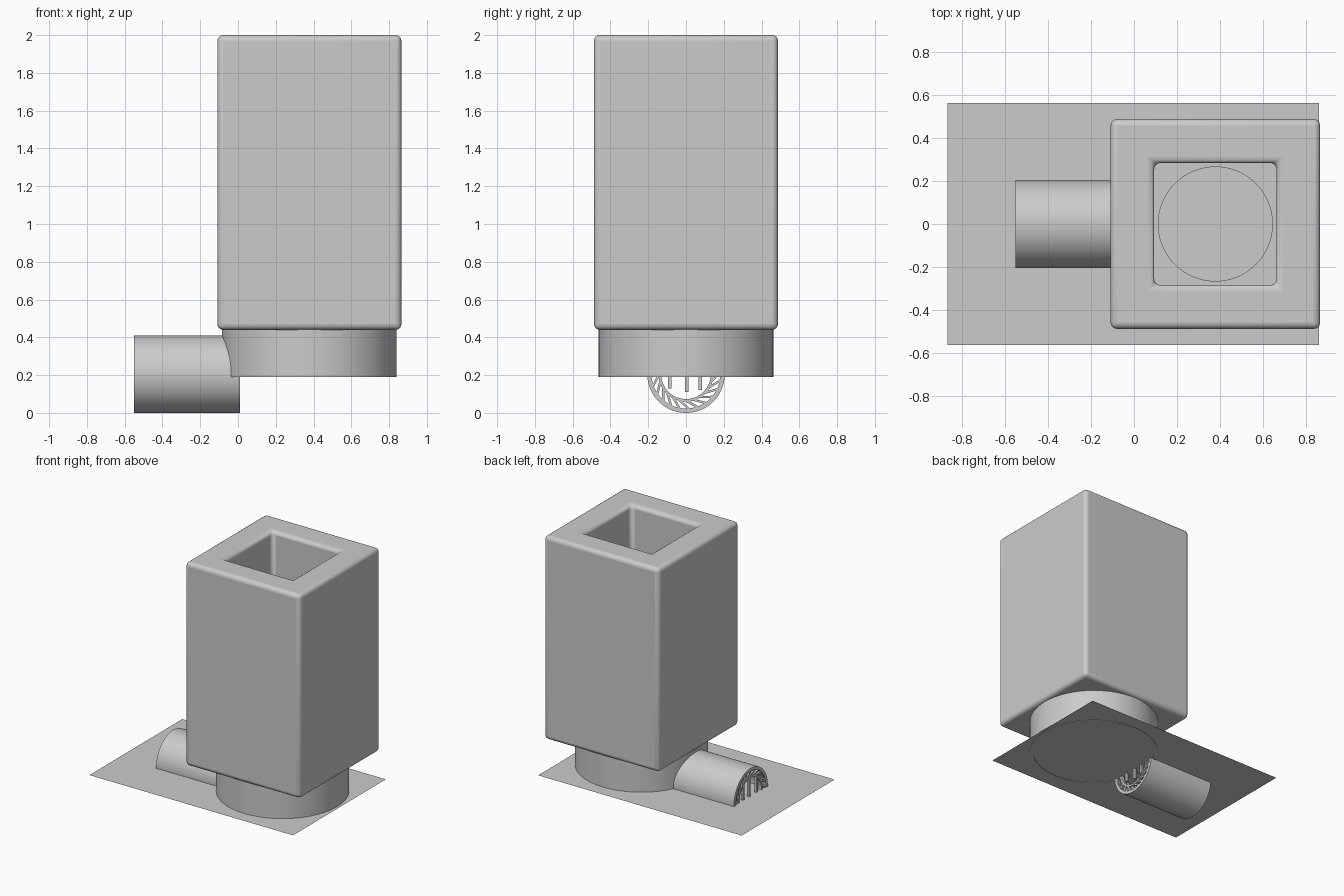
import bpy, bmesh, math
from mathutils import Matrix, Vector

if "Cube" in bpy.data.objects:
    bpy.data.objects.remove(bpy.data.objects["Cube"])


def make(name, bm, smooth=True):
    bmesh.ops.recalc_face_normals(bm, faces=bm.faces[:])
    me = bpy.data.meshes.new(name)
    bm.to_mesh(me)
    bm.free()
    ob = bpy.data.objects.new(name, me)
    bpy.context.collection.objects.link(ob)
    if smooth:
        bpy.ops.object.select_all(action='DESELECT')
        ob.select_set(True)
        bpy.context.view_layer.objects.active = ob
        bpy.ops.object.shade_smooth_by_angle(angle=math.radians(35))
    return ob


def add_tube(bm, outer, inner, lo, hi, matrix, n=64, turn=0.0):
    """Closed tube along local z; n=4 gives a square one."""
    loops = []
    for r, z in ((outer, lo), (outer, hi), (inner, hi), (inner, lo)):
        loops.append([bm.verts.new(matrix @ Vector((
            r * math.cos(turn + 2 * math.pi * i / n),
            r * math.sin(turn + 2 * math.pi * i / n), z))) for i in range(n)])
    for k in range(4):
        a, b = loops[k], loops[(k + 1) % 4]
        for i in range(n):
            j = (i + 1) % n
            bm.faces.new((a[i], a[j], b[j], b[i]))


def add_bar(bm, p, q, width, depth):
    """Bar in the y-z plane from p to q, given as (x, y, z)."""
    p, q = Vector(p), Vector(q)
    d = q - p
    rot = Matrix.Rotation(math.atan2(-d.y, d.z), 4, 'X')
    mat = Matrix.Translation((p + q) / 2) @ rot @ Matrix.Diagonal((depth, width, d.length, 1))
    bmesh.ops.create_cube(bm, size=1, matrix=mat)


CX = 0.378

# Tall hollow square shaft with rounded edges
bm = bmesh.new()
s = math.sqrt(2)
add_tube(bm, 0.487 * s, 0.284 * s, 0.44, 2.0,
         Matrix.Translation((CX, 0, 0)), n=4, turn=math.pi / 4)
shaft = make("square_shaft", bm)
bev = shaft.modifiers.new("rounded_edges", 'BEVEL')
bev.width = 0.03
bev.segments = 4

# Round collar beneath the shaft and its lid with a circular opening
bm = bmesh.new()
add_tube(bm, 0.462, 0.435, 0.19, 0.45, Matrix.Translation((CX, 0, 0)), n=96)
make("round_collar", bm)
bm = bmesh.new()
add_tube(bm, 0.436, 0.265, 0.425, 0.445, Matrix.Translation((CX, 0, 0)), n=96)
make("collar_lid", bm)

# Flat sheet
bm = bmesh.new()
bmesh.ops.create_grid(bm, x_segments=1, y_segments=1, size=1,
                      matrix=Matrix.Translation((-0.003, 0, 0.193)) @ Matrix.Diagonal((0.863, 0.562, 1, 1)))
make("flat_sheet", bm, False)

# Side pipe
PZ = 0.205
along_x = Matrix.Translation((0, 0, PZ)) @ Matrix.Rotation(math.pi / 2, 4, 'Y')
bm = bmesh.new()
add_tube(bm, 0.205, 0.182, -0.55, 0.01, along_x)
make("side_pipe", bm)

# Pipe end grilles: inner ring, slanted struts and broken vertical bars
for name, x in (("outer_grille", -0.535), ("inner_grille", -0.005)):
    bm = bmesh.new()
    add_tube(bm, 0.146, 0.132, x - 0.012, x + 0.012, along_x, n=32)
    for i in range(24):
        a = 2 * math.pi * i / 24
        b = a + 0.35
        add_bar(bm, (x, 0.14 * math.cos(a), PZ + 0.14 * math.sin(a)),
                (x, 0.187 * math.cos(b), PZ + 0.187 * math.sin(b)), 0.012, 0.018)
    for y, low in ((-0.085, 0.13), (0.005, 0.11), (0.075, 0.12)):
        add_bar(bm, (x, y, low), (x, y, PZ + math.sqrt(0.14 ** 2 - y * y)), 0.018, 0.018)
    make(name, bm, False)
